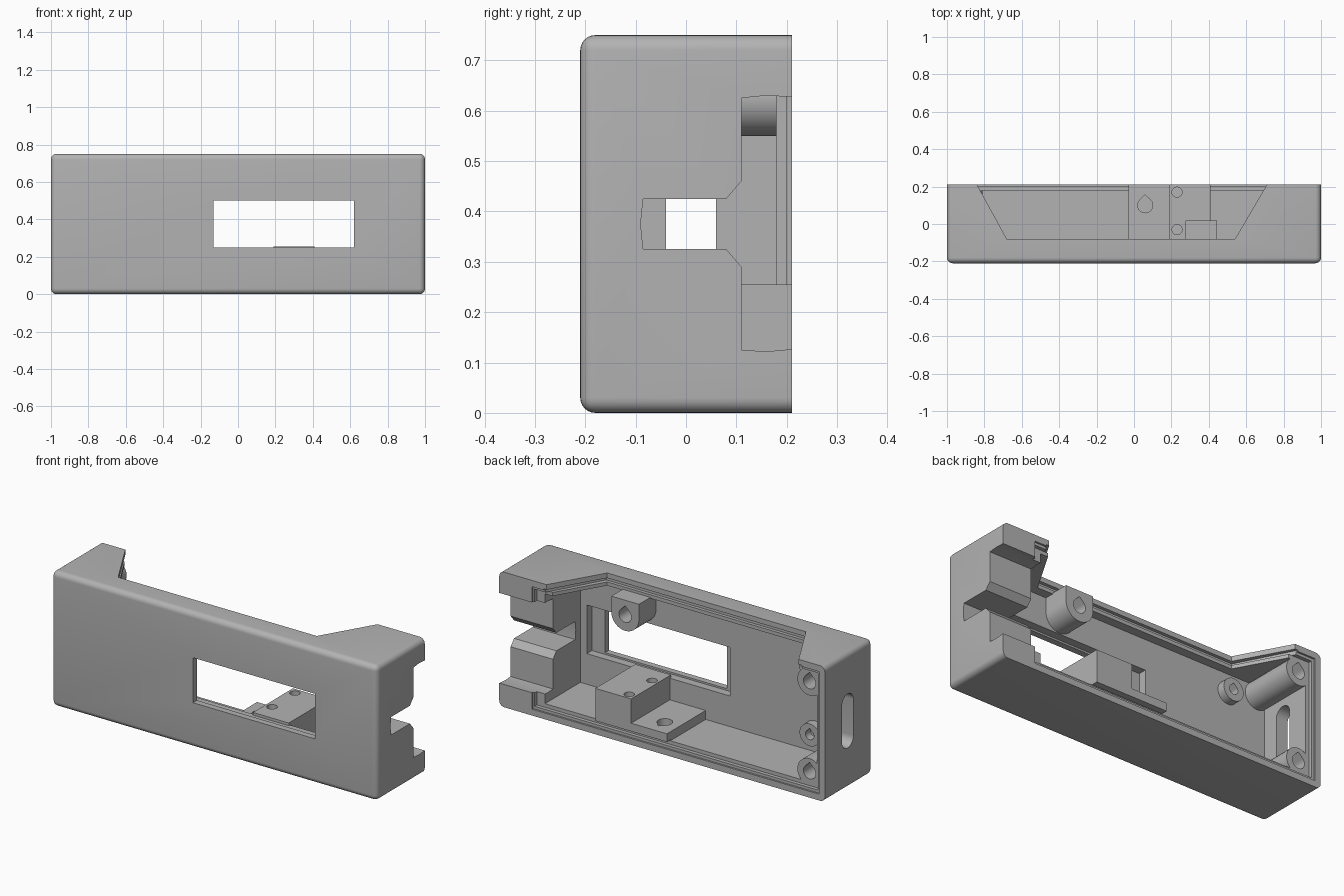
import bpy, bmesh, math
from mathutils import Vector

if "Cube" in bpy.data.objects:
    bpy.data.objects.remove(bpy.data.objects["Cube"], do_unlink=True)

grey = bpy.data.materials.new("plain grey")
grey.use_nodes = True
colour = (0.45, 0.45, 0.45, 1)
grey.diffuse_color = colour
grey.node_tree.nodes["Principled BSDF"].inputs["Base Color"].default_value = colour


def prism(name, points, axis, start, end):
    """Extrude a 2D outline along an axis; the outline uses the other two axes in order."""
    bm = bmesh.new()
    rings = []
    for depth in (start, end):
        ring = []
        for p in points:
            co = list(p)
            co.insert("xyz".index(axis), depth)
            ring.append(bm.verts.new(co))
        rings.append(ring)
    bm.faces.new(rings[0])
    bm.faces.new(rings[1])
    n = len(points)
    for i in range(n):
        j = (i + 1) % n
        bm.faces.new((rings[0][i], rings[0][j], rings[1][j], rings[1][i]))
    bmesh.ops.recalc_face_normals(bm, faces=bm.faces)
    mesh = bpy.data.meshes.new(name)
    bm.to_mesh(mesh)
    bm.free()
    mesh.materials.append(grey)
    obj = bpy.data.objects.new(name, mesh)
    bpy.context.collection.objects.link(obj)
    return obj


def box(name, x, y, z):
    return prism(name, [(x[0], y[0]), (x[1], y[0]), (x[1], y[1]), (x[0], y[1])], "z", *z)


def arc(cx, cy, r, a0=0, a1=360, n=32):
    full = a1 - a0 == 360
    steps = n if full else n + 1
    return [(cx + r * math.cos(math.radians(a0 + (a1 - a0) * i / n)),
             cy + r * math.sin(math.radians(a0 + (a1 - a0) * i / n))) for i in range(steps)]


def teardrop(cx, cy, r):
    return arc(cx, cy, r, 135, 405, 24) + [(cx, cy + r * 1.41)]


def boolean(target, tool, operation="DIFFERENCE"):
    mod = target.modifiers.new("cut", "BOOLEAN")
    mod.operation = operation
    mod.solver = "EXACT"
    mod.object = tool
    bpy.context.view_layer.objects.active = target
    bpy.ops.object.modifier_apply(modifier=mod.name)
    bpy.data.objects.remove(tool, do_unlink=True)


def smooth(obj):
    bpy.ops.object.select_all(action="DESELECT")
    obj.select_set(True)
    bpy.context.view_layer.objects.active = obj
    bpy.ops.object.shade_smooth_by_angle(angle=math.radians(30))


# Outer shell, rounded everywhere except at the open back
BACK = 0.21
shell = box("housing_shell", (-1, 1), (-BACK, BACK), (0, 0.75))
bm = bmesh.new()
bm.from_mesh(shell.data)
edges = [e for e in bm.edges if min(v.co.y for v in e.verts) < 0]
bmesh.ops.bevel(bm, geom=edges, offset=0.03, segments=6, profile=0.5, affect="EDGES")
bm.to_mesh(shell.data)
bm.free()

# Main cavity and the stepped rim for the lid
boolean(shell, box("cavity", (-0.93, 0.74), (-0.13, 0.3), (0.07, 0.68)))
boolean(shell, box("rim_step", (-0.95, 0.79), (0.18, 0.3), (0.05, 0.70)))
boolean(shell, box("rim_lip", (-0.965, 0.80), (0.2, 0.3), (0.035, 0.715)))


# Tapered opening in the top wall with a groove under its lip
def taper(g):
    return [(-0.85 - g, 0.23), (-0.68 - g, -0.08 - g), (0.54 + g, -0.08 - g), (0.722 + g, 0.23)]


boolean(shell, prism("top_opening", taper(0), "z", 0.6, 0.8))
boolean(shell, prism("top_groove", taper(0.018), "z", 0.70, 0.722))

# Front window with a wider seat behind it
boolean(shell, box("window", (-0.13, 0.62), (-0.3, 0), (0.25, 0.5)))
boolean(shell, box("window_seat", (-0.18, 0.7), (-0.175, 0), (0.24, 0.51)))

# Notch and chamfered cable channel in the left end
notch_outline = ([(0.11, 0.125), (0.16, 0.122), (0.25, 0.13), (0.25, 0.625), (0.16, 0.63), (0.11, 0.625),
                  (0.11, 0.46), (0.08, 0.425), (-0.085, 0.425), (-0.09, 0.375), (-0.085, 0.325),
                  (0.08, 0.325), (0.11, 0.29)])
boolean(shell, prism("end_notch", notch_outline, "x", 0.7, 1.1))

# Upright rounded slot in the right end
slot = arc(0.01, 0.475, 0.05, 0, 180, 16) + arc(0.01, 0.275, 0.05, 180, 360, 16)
boolean(shell, prism("end_slot", slot, "x", -1.1, -0.9))
smooth(shell)

# Stepped bracket on the floor
bracket = prism("floor_bracket", [(-0.03, 0.06), (0.41, 0.06), (0.41, 0.255),
                                  (0.19, 0.255), (0.19, 0.12), (-0.03, 0.12)], "y", -0.14, BACK)
boolean(bracket, box("bracket_relief", (-0.1, 0.5), (0.175, 0.3), (0, 0.075)))
boolean(bracket, prism("pin_hole", teardrop(0.06, 0.1, 0.04), "z", 0.08, 0.2))
for y in (-0.03, 0.17):
    boolean(bracket, prism("screw_hole", arc(0.23, y, 0.027), "z", 0.15, 0.3))
smooth(bracket)


# Screw bosses growing from the front wall
def boss(name, outline, x, z, tip, hole):
    obj = prism(name, outline, "y", -0.15, tip)
    boolean(obj, prism("boss_hole", teardrop(x, z, hole), "y", tip - 0.14, tip + 0.1))
    smooth(obj)


for label, z in (("lower", 0.125), ("upper", 0.625)):
    boss(label + "_corner_boss", arc(-0.885, z, 0.075), -0.885, z, 0.18, 0.038)
for label, z in (("lower", 0.18), ("upper", 0.575)):
    boss(label + "_small_boss", arc(-0.7, z, 0.062), -0.7, z, -0.085, 0.026)
boss("top_boss", arc(0.36, 0.6, 0.085, 180, 360) + [(0.445, 0.685), (0.275, 0.685)], 0.36, 0.6, 0.02, 0.038)
